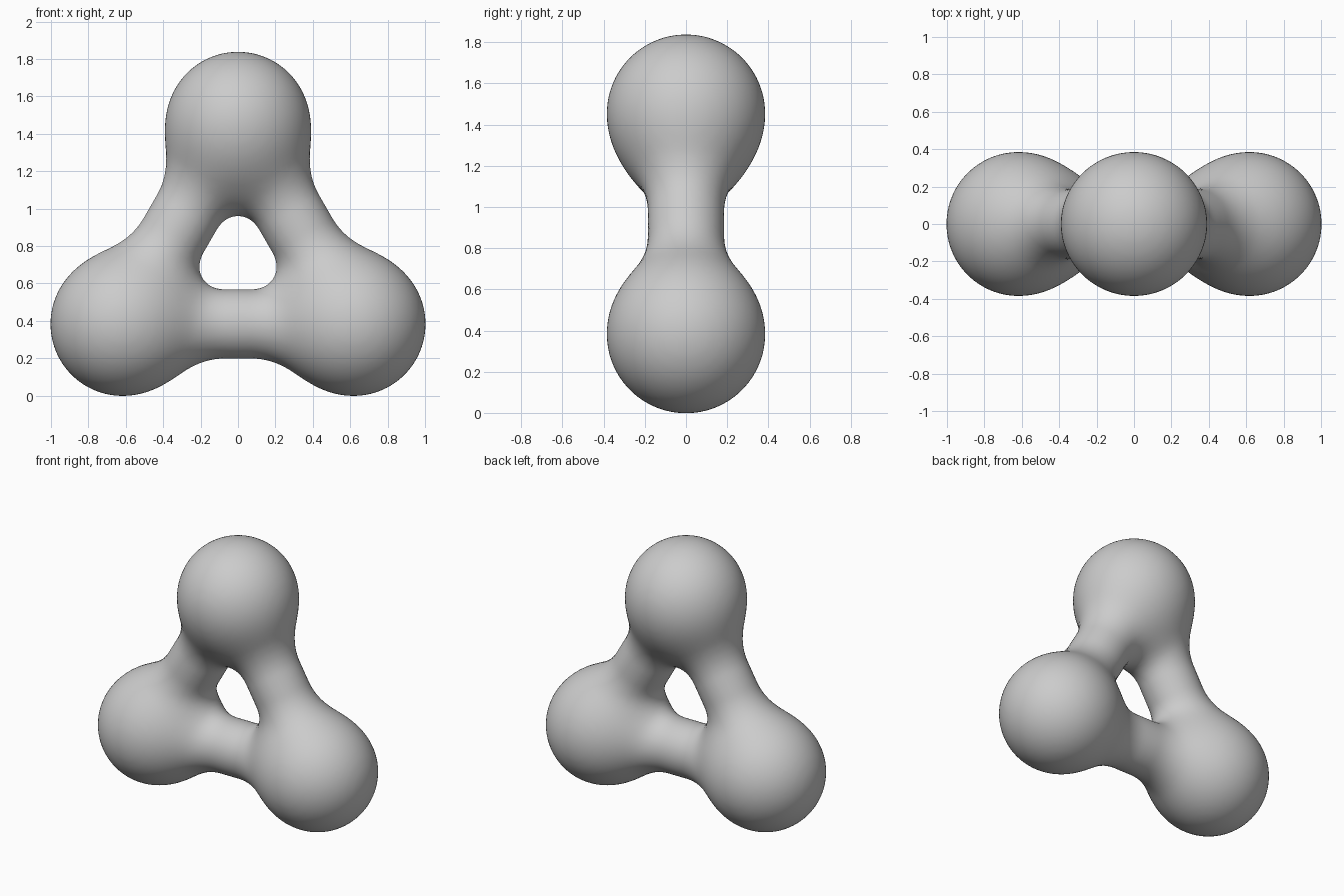
import bpy, bmesh, math
from mathutils import Vector, Matrix

if "Cube" in bpy.data.objects:
    bpy.data.objects.remove(bpy.data.objects["Cube"])

BALL_R, BAR_R, BLEND = 0.381, 0.185, 0.20
HALF, LOW = 0.618, 0.383
balls = [Vector((-HALF, 0, LOW)), Vector((HALF, 0, LOW)),
         Vector((0, 0, LOW + HALF * math.sqrt(3)))]
bars = [(balls[i], balls[(i + 1) % 3]) for i in range(3)]


def blend(a, b):
    h = max(BLEND - abs(a - b), 0) / BLEND
    return min(a, b) - h * h * BLEND / 4


def bar_distance(p, a, b):
    d = b - a
    t = min(max((p - a).dot(d) / d.length_squared, 0), 1)
    return (p - a - d * t).length - BAR_R


def field(p):
    """Distance to the softly blended balls and bars."""
    s = [bar_distance(p, a, b) for a, b in bars]
    rods = blend(blend(*sorted(s)[:2]), sorted(s)[2])
    return blend(rods, min((p - c).length for c in balls) - BALL_R)


def settle(p):
    """Move a point onto the blended surface."""
    e = 0.002
    for _ in range(4):
        f = field(p)
        if abs(f) < 0.0003:
            break
        g = Vector([(field(p + v) - field(p - v)) / (2 * e)
                    for v in (Vector((e, 0, 0)), Vector((0, e, 0)), Vector((0, 0, e)))])
        p = p - g * (f / max(g.length_squared, 0.25))
    return p


# Rough union: three balls joined by three bars
bm = bmesh.new()
for c in balls:
    bmesh.ops.create_icosphere(bm, subdivisions=4, radius=BALL_R,
                               matrix=Matrix.Translation(c))
for a, b in bars:
    turn = (b - a).to_track_quat('Z', 'Y').to_matrix().to_4x4()
    bmesh.ops.create_cone(bm, cap_ends=True, segments=40, radius1=BAR_R, radius2=BAR_R,
                          depth=(b - a).length,
                          matrix=Matrix.Translation((a + b) / 2) @ turn)
mesh = bpy.data.meshes.new("three_lobed_ring")
bm.to_mesh(mesh)
bm.free()
ring = bpy.data.objects.new("three_lobed_ring", mesh)
bpy.context.collection.objects.link(ring)

# Fuse into one skin
mod = ring.modifiers.new("fuse", 'REMESH')
mod.mode = 'VOXEL'
mod.voxel_size = 0.028
bpy.context.view_layer.update()
fused = bpy.data.meshes.new_from_object(
    ring.evaluated_get(bpy.context.evaluated_depsgraph_get()))
ring.modifiers.clear()
ring.data = fused

# Relax the skin onto the soft blend
bm = bmesh.new()
bm.from_mesh(fused)
for _ in range(3):
    bmesh.ops.smooth_vert(bm, verts=bm.verts, factor=0.5, use_axis_x=True,
                          use_axis_y=True, use_axis_z=True)
    for v in bm.verts:
        v.co = settle(v.co.copy())
for f in bm.faces:
    f.smooth = True
bm.to_mesh(fused)
bm.free()
